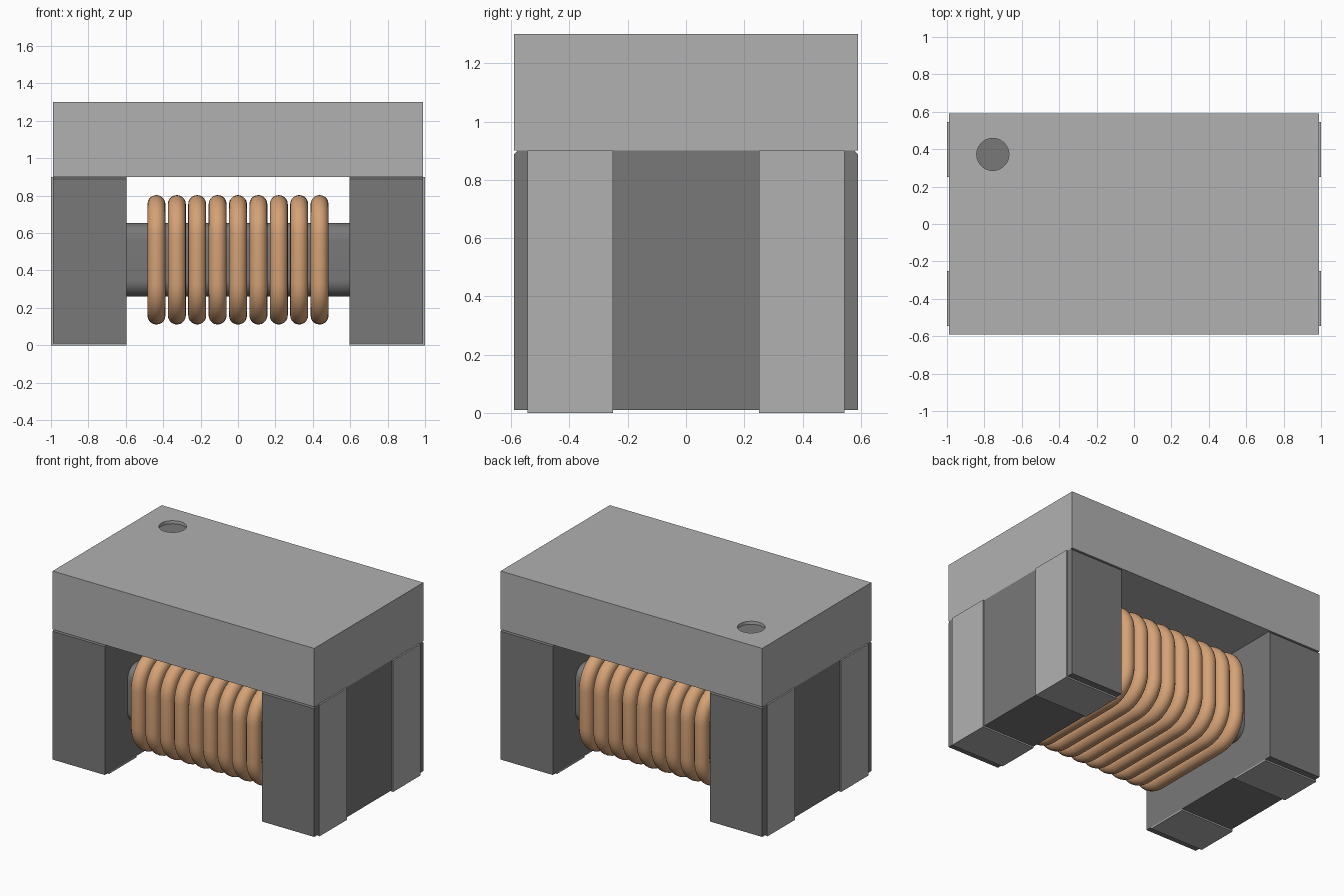
import bpy, bmesh, math

if "Cube" in bpy.data.objects:
    bpy.data.objects.remove(bpy.data.objects["Cube"], do_unlink=True)


def material(name, rgb, rough=0.6):
    m = bpy.data.materials.new(name)
    m.use_nodes = True
    m.diffuse_color = (*rgb, 1)
    bsdf = next(n for n in m.node_tree.nodes if n.type == 'BSDF_PRINCIPLED')
    bsdf.inputs["Base Color"].default_value = (*rgb, 1)
    bsdf.inputs["Roughness"].default_value = rough
    return m


LIGHT = material("light grey", (0.44, 0.44, 0.44))
DARK = material("dark ferrite grey", (0.19, 0.19, 0.19))
COPPER = material("copper", (0.66, 0.36, 0.18))


def finish(name, bm, mat, smooth=False):
    bmesh.ops.recalc_face_normals(bm, faces=bm.faces)
    me = bpy.data.meshes.new(name)
    bm.to_mesh(me)
    bm.free()
    me.materials.append(mat)
    ob = bpy.data.objects.new(name, me)
    bpy.context.collection.objects.link(ob)
    if smooth:
        bpy.ops.object.select_all(action='DESELECT')
        ob.select_set(True)
        bpy.context.view_layer.objects.active = ob
        bpy.ops.object.shade_smooth_by_angle(angle=math.radians(35))
    return ob


def prism(name, points, shift, mat, smooth=False):
    """Closed outline of 3D points, extruded by the shift vector."""
    bm = bmesh.new()
    face = bm.faces.new([bm.verts.new(p) for p in points])
    out = bmesh.ops.extrude_face_region(bm, geom=[face], use_keep_orig=True)
    moved = [v for v in out["geom"] if isinstance(v, bmesh.types.BMVert)]
    bmesh.ops.translate(bm, verts=moved, vec=shift)
    return finish(name, bm, mat, smooth)


def disc(name, x, y, z0, z1, r, mat):
    ring = [(x + r * math.cos(a), y + r * math.sin(a), z0)
            for a in (math.tau * i / 48 for i in range(48))]
    return prism(name, ring, (0, 0, z1 - z0), mat)


def corners(half_y, half_z, r, steps=10):
    """Corner centres and outward directions of a rounded rectangle."""
    for q, (sy, sz) in enumerate([(1, 1), (-1, 1), (-1, -1), (1, -1)]):
        for i in range(steps + 1):
            a = (q + i / steps) * math.pi / 2
            yield (sy * (half_y - r), sz * (half_z - r), math.cos(a), math.sin(a))


# Top plate with a shallow round marker recess
W, D, TOP = 0.99, 0.59, 1.30
plate = prism("top_plate", [(-W, -D, 0.9), (W, -D, 0.9), (W, D, 0.9), (-W, D, 0.9)],
              (0, 0, TOP - 0.9), LIGHT)
cutter = disc("marker_cutter", -0.755, 0.372, TOP - 0.025, TOP + 0.1, 0.086, LIGHT)
cutter.hide_render = True
cutter.hide_viewport = True
cut = plate.modifiers.new("marker recess", 'BOOLEAN')
cut.operation = 'DIFFERENCE'
cut.solver = 'EXACT'
cut.object = cutter
disc("marker_dot", -0.755, 0.372, TOP - 0.026, TOP - 0.021, 0.086, DARK)

# Legs and their wrap-around terminals
c = 0.012
leg_outline = [(-D, 0.01), (D, 0.01), (D, 0.9 - c), (D - c, 0.9), (c - D, 0.9), (-D, 0.9 - c)]
terminal_outline = [(0.595, 0), (1, 0), (1, 0.9), (W, 0.9), (W, 0.01), (0.595, 0.01)]
for side, s in (("left", 1), ("right", -1)):
    prism(side + "_leg", [(s * 0.595, y, z) for y, z in leg_outline],
          (s * (W - 0.595), 0, 0), DARK)
    for end, y in (("front", -0.545), ("back", 0.25)):
        prism(f"{side}_{end}_terminal", [(s * x, y, z) for x, z in terminal_outline],
              (0, 0.295, 0), LIGHT)

# Core bar between the legs
MID = 0.457
prism("core_bar", [(-0.6, cy + 0.09 * dy, MID + cz + 0.09 * dz)
                   for cy, cz, dy, dz in corners(0.345, 0.197, 0.09)],
      (1.2, 0, 0), DARK, smooth=True)

# Nine rounded copper turns
WIRE, BEND, SIDES, PITCH = 0.048, 0.17, 20, 0.109
bm = bmesh.new()
loops = []
for cy, cz, dy, dz in corners(0.45, 0.298, BEND):
    loop = []
    for k in range(SIDES):
        t = math.tau * k / SIDES
        r = BEND + WIRE * math.cos(t)
        loop.append(bm.verts.new((-4 * PITCH + WIRE * math.sin(t),
                                  cy + r * dy, MID + cz + r * dz)))
    loops.append(loop)
for i, a in enumerate(loops):
    b = loops[(i + 1) % len(loops)]
    for k in range(SIDES):
        n = (k + 1) % SIDES
        bm.faces.new((a[k], a[n], b[n], b[k]))
coil = finish("copper_turns", bm, COPPER, smooth=True)
array = coil.modifiers.new("turns", 'ARRAY')
array.count = 9
array.use_relative_offset = False
array.use_constant_offset = True
array.constant_offset_displace = (PITCH, 0, 0)
